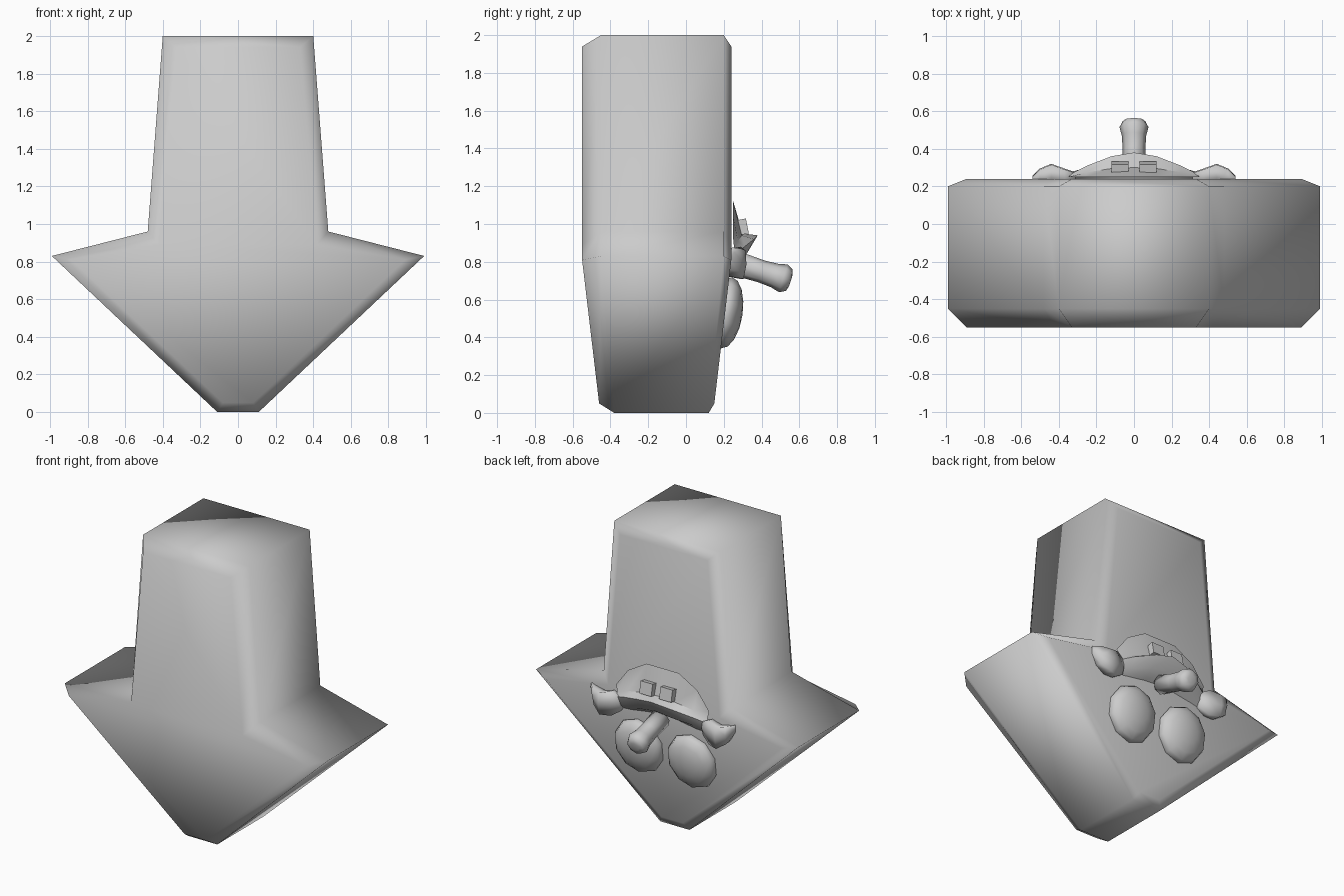
import bpy, bmesh, math
from mathutils import Vector, Matrix

if "Cube" in bpy.data.objects:
    bpy.data.objects.remove(bpy.data.objects["Cube"])


def finish(bm, name, angle=None):
    bmesh.ops.recalc_face_normals(bm, faces=bm.faces[:])
    me = bpy.data.meshes.new(name)
    bm.to_mesh(me)
    bm.free()
    ob = bpy.data.objects.new(name, me)
    bpy.context.collection.objects.link(ob)
    for p in me.polygons:
        p.use_smooth = True
    if angle:
        bpy.context.view_layer.objects.active = ob
        ob.select_set(True)
        bpy.ops.object.shade_smooth_by_angle(angle=math.radians(angle))
        ob.select_set(False)
    return ob


def loft(rows, name, closed=False, caps=False, angle=None):
    bm = bmesh.new()
    vr = [[bm.verts.new(p) for p in r] for r in rows]
    n = len(vr[0])
    for a, b in zip(vr, vr[1:]):
        for i in range(n if closed else n - 1):
            j = (i + 1) % n
            bm.faces.new((a[i], a[j], b[j], b[i]))
    if caps:
        bm.faces.new(vr[0])
        bm.faces.new(vr[-1])
    return finish(bm, name, angle)


# Arrow-shaped block: four layers from front to back, chamfered rims
outer = [(0.11, 0.0), (0.99, 0.83), (0.48, 0.96), (0.40, 2.0)]
inset = [(0.08, 0.05), (0.89, 0.81), (0.42, 0.89), (0.33, 1.94)]
layers = [(inset, -0.46, -0.55), (outer, -0.38, -0.45),
          (outer, 0.12, 0.20), (inset, 0.15, 0.24)]
bm = bmesh.new()
rings = []
for prof, y_low, y_main in layers:
    half = [(x, y_low if i == 0 else y_main, z) for i, (x, z) in enumerate(prof)]
    ring = half + [(-x, y, z) for x, y, z in reversed(half)]
    rings.append([bm.verts.new(p) for p in ring])
for a, b in zip(rings, rings[1:]):
    for i in range(8):
        j = (i + 1) % 8
        bm.faces.new((a[i], a[j], b[j], b[i]))
for r in (rings[0], rings[-1]):
    for i in range(3):
        bm.faces.new((r[i], r[i + 1], r[6 - i], r[7 - i]))
finish(bm, "arrow_block")

# Mouth: outer arch, inner fold, bulging lip, lower edge
rows = []
for half in ([(0, .25, 1.12), (.12, .25, 1.12), (.26, .25, 1.04), (.35, .25, .92)],
             [(0, .30, .95), (.12, .295, .94), (.25, .275, .91), (.34, .255, .87)],
             [(0, .38, .94), (.12, .36, .92), (.25, .31, .88), (.35, .26, .84)],
             [(0, .33, .86), (.12, .32, .84), (.25, .28, .81), (.35, .25, .79)],
             [(0, .24, .80), (.12, .24, .79), (.25, .24, .77), (.34, .23, .76)]):
    rows.append([(-x, y, z) for x, y, z in half[:0:-1]] + half)
loft(rows, "mouth", angle=50)

# Nose: tube with a rounded bulb, swept outwards and down
base, tip = Vector((0, 0.27, 0.79)), Vector((0, 0.555, 0.70))
axis = (tip - base).normalized()
up = axis.cross(Vector((1, 0, 0)))
rows = []
for t, r in ((0, .065), (.45, .06), (.7, .065), (.86, .077), (.97, .06), (1.0, .03)):
    c = base.lerp(tip, t)
    rows.append([c + r * (math.cos(k * math.pi / 4) * Vector((1, 0, 0))
                          + math.sin(k * math.pi / 4) * up) for k in range(8)])
loft(rows, "nose", closed=True, caps=True)


def ellipsoid(name, loc, size, tilt_x=0, tilt_y=0):
    bm = bmesh.new()
    m = (Matrix.Translation(loc) @ Matrix.Rotation(tilt_x, 4, 'X')
         @ Matrix.Rotation(tilt_y, 4, 'Y') @ Matrix.Diagonal((*size, 1))
         @ Matrix.Rotation(math.pi / 2, 4, 'X'))
    bmesh.ops.create_uvsphere(bm, u_segments=10, v_segments=8, radius=1, matrix=m)
    finish(bm, name)


for s, side in ((1, "left"), (-1, "right")):
    # Eye domes
    ellipsoid("eye_" + side, (s * 0.2, 0.215, 0.53), (0.18, 0.085, 0.19), -0.15)
    # Cheeks: leaf shapes that end in a flared tip
    rows = []
    for x, z, h, y in ((.31, .80, .05, .27), (.37, .795, .085, .29),
                       (.44, .785, .075, .315), (.50, .81, .06, .29),
                       (.54, .85, .025, .25)):
        rows.append([(s * x, y, z + h), (s * x, y + .005, z), (s * x, y - .01, z - h),
                     (s * x, .21, z - h * .8), (s * x, .21, z + h * .8)])
    loft(rows, "cheek_" + side, closed=True, caps=True)
    # Teeth
    bm = bmesh.new()
    bmesh.ops.create_cube(bm, size=1, matrix=Matrix.Translation((s * 0.075, 0.30, 0.985))
                          @ Matrix.Rotation(0.2, 4, 'X')
                          @ Matrix.Diagonal((0.09, 0.05, 0.08, 1)))
    finish(bm, "tooth_" + side, 30)
